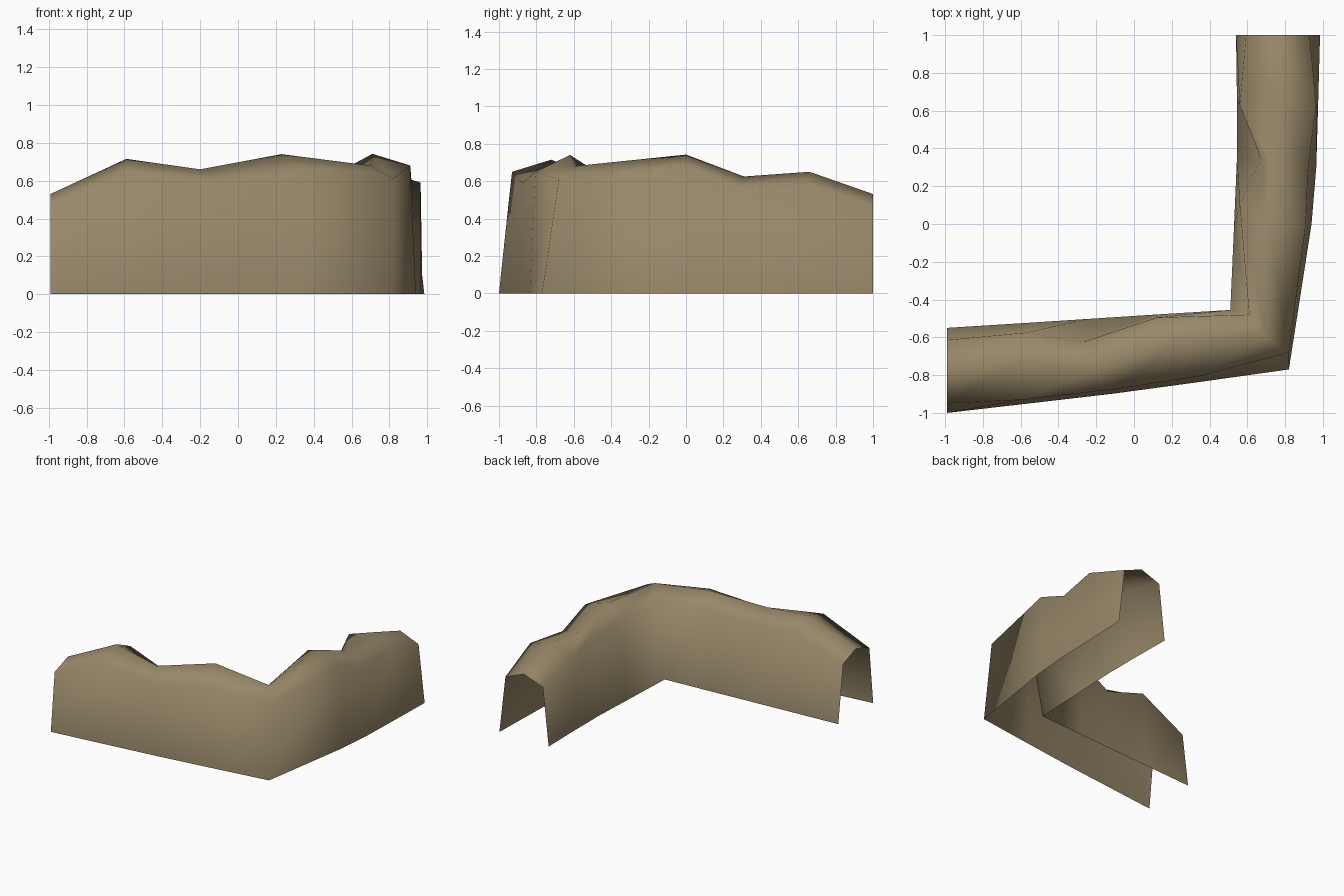
import bpy, bmesh

# Each station across the wall: outer foot, outer shoulder, ridge, inner shoulder, inner foot
stations = [
    [(-.99, -1, 0), (-.99, -.95, .47), (-.99, -.78, .53), (-.99, -.614, .467), (-.99, -.55, 0)],
    [(-.59, -.954, 0), (-.59, -.93, .65), (-.59, -.72, .715), (-.57, -.575, .65), (-.59, -.525, 0)],
    [(-.1, -.897, 0), (-.1, -.875, .59), (-.2, -.765, .66), (-.27, -.625, .58), (-.25, -.503, 0)],
    [(.35, -.836, 0), (.35, -.805, .65), (.23, -.62, .74), (.12, -.495, .66), (.12, -.479, 0)],
    [(.82, -.77, 0), (.82, -.68, .61), (.70, -.6, .68), (.61, -.48, .61), (.51, -.455, 0)],
    [(.94, 0, 0), (.91, 0, .68), (.71, 0, .742), (.56, .1, .66), (.53, .0, 0)],
    [(.965, .3, 0), (.92, .28, .565), (.74, .31, .625), (.67, .35, .56), (.545, .35, 0)],
    [(.975, .64, 0), (.965, .63, .59), (.77, .66, .65), (.56, .63, .59), (.545, .66, 0)],
    [(.985, 1, 0), (.93, 1, .465), (.764, 1, .531), (.593, 1, .47), (.54, 1, 0)],
]

# Sheet bridged between neighbouring stations, open below and at both ends
bm = bmesh.new()
rows = [[bm.verts.new(p) for p in s] for s in stations]
for a, b in zip(rows, rows[1:]):
    for i in range(4):
        bm.faces.new((a[i], b[i], b[i + 1], a[i + 1]))
mesh = bpy.data.meshes.new("corner_bank")
bm.to_mesh(mesh)
bm.free()
mesh.shade_smooth()

mat = bpy.data.materials.new("earth_brown")
mat.diffuse_color = (.31, .245, .14, 1)
mesh.materials.append(mat)
bpy.context.collection.objects.link(bpy.data.objects.new("corner_bank", mesh))
